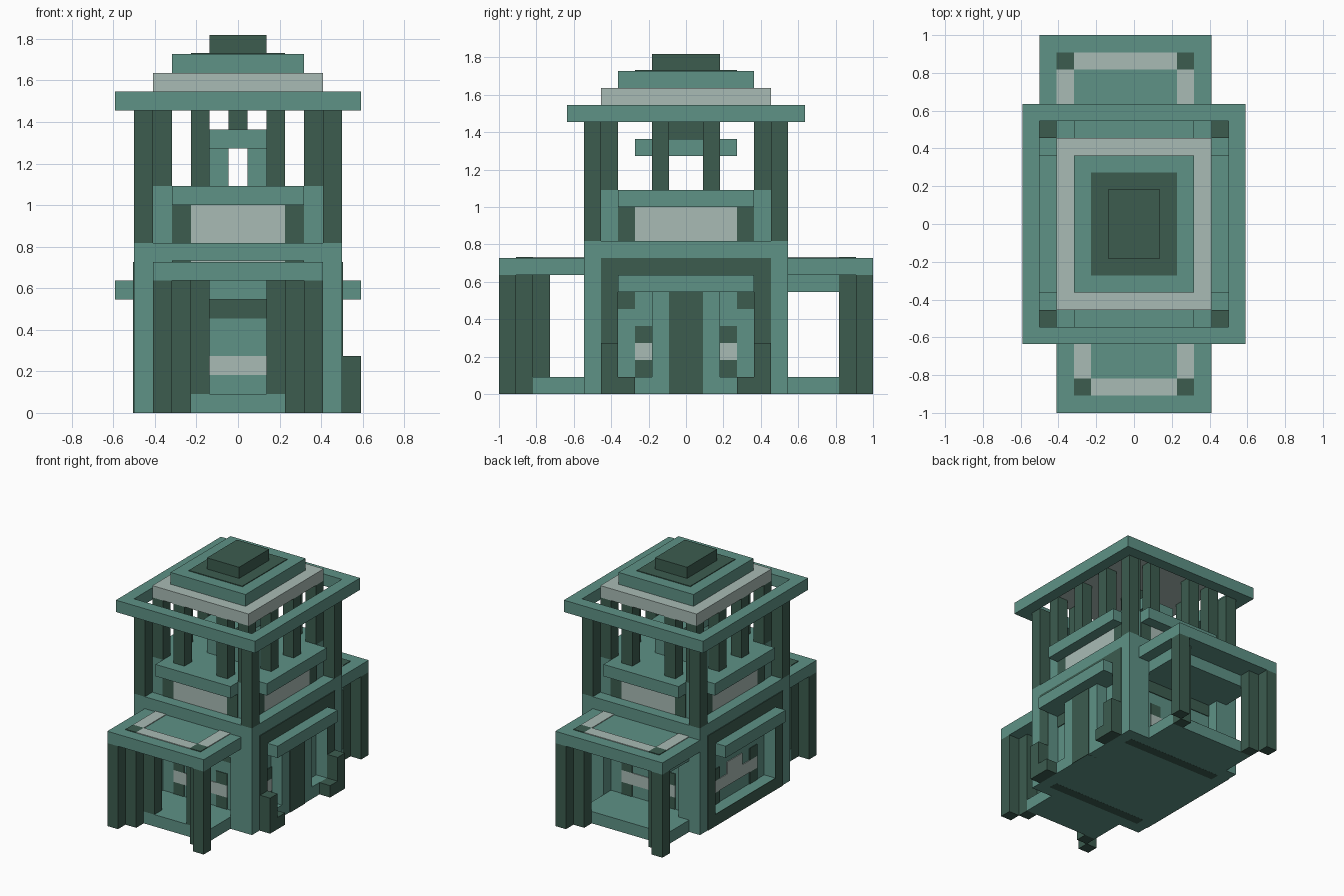
import bpy, bmesh
from mathutils import Vector, Matrix

U = 1 / 11          # one building block
T = 0.06            # thickness of a painted plate, in blocks

cube = bpy.data.objects.get("Cube")
if cube:
    bpy.data.objects.remove(cube, do_unlink=True)


def material(name, rgb):
    m = bpy.data.materials.new(name)
    m.use_nodes = True
    m.diffuse_color = (*rgb, 1)
    m.node_tree.nodes["Principled BSDF"].inputs["Base Color"].default_value = (*rgb, 1)
    return m


TEAL = material("weathered_teal", (0.112, 0.287, 0.238))
DARK = material("dark_green", (0.045, 0.107, 0.078))
PALE = material("pale_grey_green", (0.397, 0.497, 0.462))


def part(name, mat, *boxes, mirror=""):
    """One object from boxes given as (x0, x1, y0, y1, z0, z1), mirrored in x and/or y."""
    bm = bmesh.new()
    for x0, x1, y0, y1, z0, z1 in boxes:
        for sx in ((1, -1) if "x" in mirror else (1,)):
            for sy in ((1, -1) if "y" in mirror else (1,)):
                mid = Vector(((x0 + x1) / 2 * sx, (y0 + y1) / 2 * sy, (z0 + z1) / 2))
                size = Vector((x1 - x0, y1 - y0, z1 - z0))
                bmesh.ops.create_cube(bm, size=1, matrix=Matrix.Translation(mid * U)
                                      @ Matrix.Diagonal((*(size * U), 1)))
    mesh = bpy.data.meshes.new(name)
    bm.to_mesh(mesh)
    bm.free()
    mesh.materials.append(mat)
    ob = bpy.data.objects.new(name, mesh)
    bpy.context.scene.collection.objects.link(ob)
    return ob


def slab(rx, ry, z0, z1):
    return (-rx, rx, -ry, ry, z0, z1)


# Main body: core, base, lintel band and corner piers leave a shallow niche on each side
part("body_core", TEAL, slab(4.5, 5, 0, 9))
part("body_base", TEAL, slab(5.5, 6, 0, 1))
part("body_lintel", TEAL, slab(5.5, 6, 6, 9))
part("corner_piers", TEAL, (4.5, 5.5, 4, 6, 1, 6), (3.5, 4.5, 5, 6, 1, 6), mirror="xy")

# Dark frames painted around the side niches and beneath the base
part("side_frame_uprights", DARK, (5.5, 5.5 + T, 4, 5, 0, 8), mirror="xy")
part("side_frame_tops", DARK, (5.5, 5.5 + T, -4, 4, 7, 8), mirror="x")
part("left_frame_bottom", DARK, (-5.5 - T, -5.5, -4, 4, 0, 1))
part("underside_strips", DARK, (-4.5, 4.5, 4.2, 5, -T / 8, 0.02), mirror="y")

# Side awnings
part("side_awnings", TEAL, (5.5, 6.5, -4, 4, 6, 7), mirror="x")

# Painted niche panels on the sides
part("side_panel_bands", PALE, (4.5, 4.5 + T, 2, 3, 2, 3), mirror="xy")
part("side_panel_spots", DARK, (4.5, 4.5 + T, 2, 3, 1, 2),
     (4.5, 4.5 + T, 2, 3, 3, 4), (4.5, 4.5 + T, 3, 4, 5, 6), mirror="xy")
part("left_panel_band", PALE, (-4.5 - T, -4.5, -2, 2, 2, 3), (-4.5 - T, -4.5, -1, 1, 3, 4))

# Side doorway with stepped legs
part("door_jambs", TEAL, (4.5, 5.5, 1, 2, 0, 6), mirror="y")
part("door_leaf", DARK, (4.5, 5.5 + T, -1, 1, 0, 6))
part("stepped_legs", DARK, (5.5, 6.5, 4, 5, 0, 3), (5.5, 6.5, 3, 4, 0, 1), mirror="y")

# Painted niche panels on the front and back
part("end_panel_bands", PALE, (-2.5, 2.5, 5, 5 + T, 2, 3), mirror="y")
part("end_panel_spots", DARK, (1.5, 2.5, 5, 5 + T, 3, 4), (1.5, 2.5, 5, 5 + T, 1, 2),
     (0, 3.5, 5, 5 + T, 5, 6), mirror="xy")

# Front porch
part("front_porch_roof", TEAL, (-4.5, 4.5, -11, -6, 7, 8))
part("front_porch_base", TEAL, (-3.5, 3.5, -9, -6, 0, 1))
part("front_posts", DARK, (3.5, 4.5, -11, -10, 0, 7), (2.5, 3.5, -10, -9, 0, 7),
     (1.5, 2.5, -9, -8, 1, 7), mirror="x")

# Back porch, one block wider on one side
part("back_porch_roof", TEAL, (-5.5, 4.5, 6, 11, 7, 8))
part("back_porch_beam", TEAL, (-4.5, 3.5, 6, 9, 6, 7))
part("back_porch_base", TEAL, (-4.5, 3.5, 6, 9, 0, 1))
part("back_posts", DARK, (3.5, 4.5, 10, 11, 0, 7), (2.5, 3.5, 9, 10, 0, 7),
     (-5.5, -4.5, 10, 11, 0, 7), (-4.5, -3.5, 9, 10, 0, 7))

# Painted bands and corner spots on both porch roofs
for name, x0, x1, s in (("front", -3.5, 3.5, -1), ("back", -4.5, 3.5, 1)):
    z = (8, 8 + T)
    strip, run = sorted((9 * s, 10 * s)), sorted((6 * s, 9 * s))
    part(name + "_porch_band", PALE, (x0 + 1, x1 - 1, *strip, *z),
         (x0, x0 + 1, *run, *z), (x1 - 1, x1, *run, *z))
    part(name + "_porch_spots", DARK, (x0, x0 + 1, *strip, *z), (x1 - 1, x1, *strip, *z))

# Upper storey: parapet, painted panels and overhanging rails
part("parapet", TEAL, slab(4.5, 5, 9, 12))
part("parapet_panels", PALE, (-2.5, 2.5, 5, 5 + T, 9, 11), mirror="y")
part("parapet_side_panels", PALE, (4.5, 4.5 + T, -3, 3, 9, 11), mirror="x")
part("parapet_balusters", DARK, (2.5, 3.5, 5, 5 + T, 9, 11),
     (4.5, 4.5 + T, 3, 4, 9, 11), mirror="xy")
part("end_rails", TEAL, (-3.5, 3.5, 5, 6, 11, 12), mirror="y")
part("side_rails", TEAL, (4.5, 5.5, -4, 4, 11, 12), mirror="x")

# Columns of the open belvedere
part("corner_columns", DARK, (4.5, 5.5, 5, 6, 9, 16), mirror="xy")
part("inner_columns", DARK, (3.5, 4.5, 4, 5, 12, 17), (1.5, 2.5, 4, 5, 12, 17),
     (3.5, 4.5, 1, 2, 12, 17), mirror="xy")

# Central altar
part("altar_legs", TEAL, (0.5, 1.5, 1, 2, 12, 14), mirror="xy")
part("altar_table", TEAL, slab(1.5, 3, 14, 15))
part("altar_block", DARK, slab(0.5, 1, 15, 17))

# Roof: open rim, then stacked tiers
part("roof_rim", TEAL, (-6.5, 6.5, 6, 7, 16, 17), mirror="y")
part("roof_rim_sides", TEAL, (5.5, 6.5, -6, 6, 16, 17), mirror="x")
part("roof_lower_tier", PALE, slab(4.5, 5, 17, 18))
part("roof_middle_tier", TEAL, slab(3.5, 4, 18, 19))
part("roof_middle_inlay", DARK, slab(2.5, 3, 19, 19 + T))
part("roof_cap", DARK, slab(1.5, 2, 19, 20))
